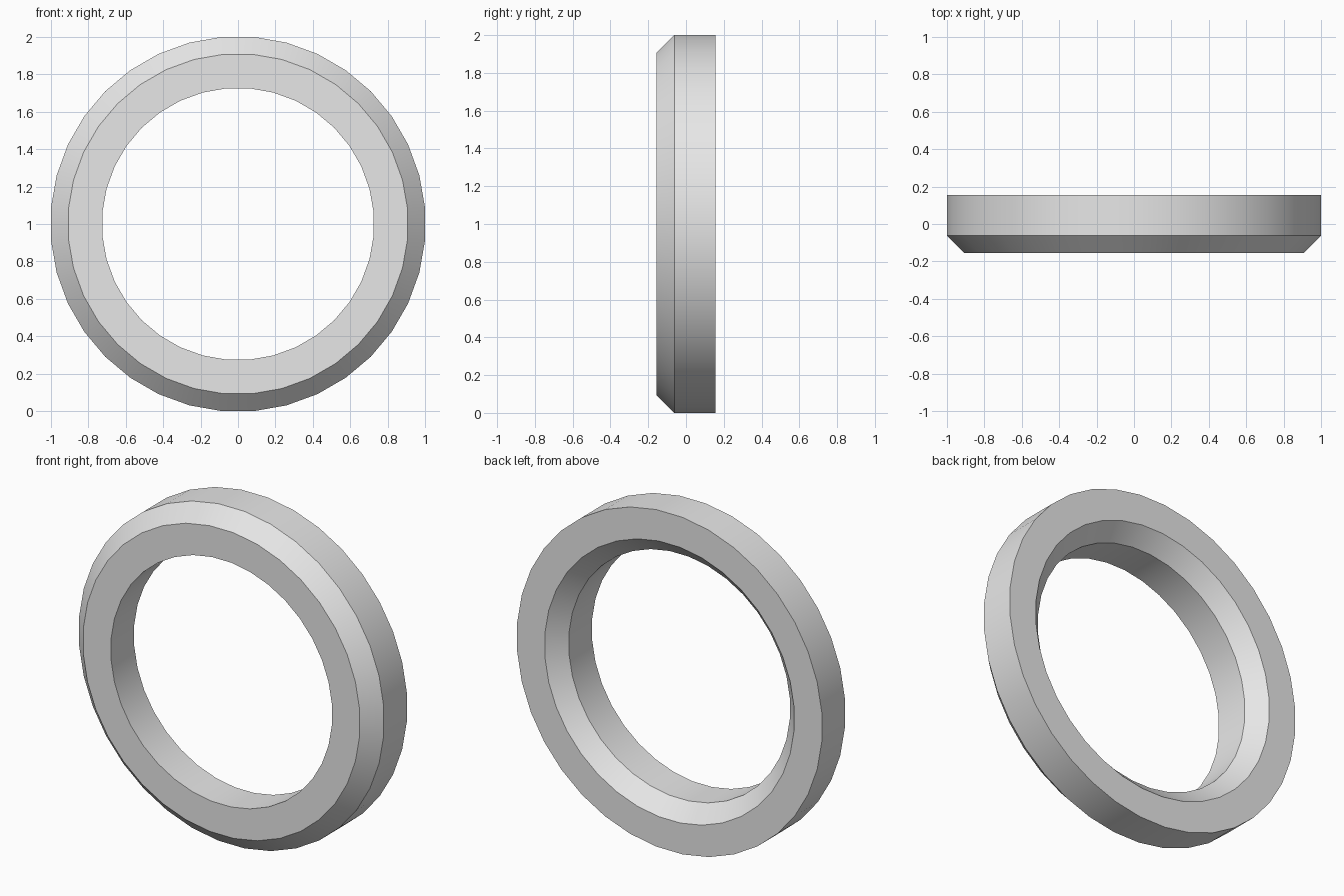
import bpy, bmesh, math
from mathutils import Vector, Matrix

cube = bpy.data.objects.get("Cube")
if cube:
    bpy.data.objects.remove(cube, do_unlink=True)

SIDES = 36
STEP = 2 * math.pi / SIDES
OUTER, INNER, HALF_DEPTH, CHAMFER = 1.0, 0.725, 0.155, 0.093

# Cross-section (distance to flat side, y): chamfered at outer front and inner back
profile = [
    (INNER, -HALF_DEPTH),
    (OUTER - CHAMFER, -HALF_DEPTH),
    (OUTER, -HALF_DEPTH + CHAMFER),
    (OUTER, HALF_DEPTH),
    (INNER + CHAMFER, HALF_DEPTH),
    (INNER, HALF_DEPTH - CHAMFER),
]

# Spin the section about y, with flats at top, bottom and sides
bm = bmesh.new()
turn = Matrix.Rotation(STEP / 2, 3, "Y")
corner = 1 / math.cos(STEP / 2)
verts = [bm.verts.new(turn @ Vector((r * corner, y, 0))) for r, y in profile]
edges = [bm.edges.new((a, b)) for a, b in zip(verts, verts[1:] + verts[:1])]
bmesh.ops.spin(bm, geom=verts + edges, cent=(0, 0, 0), axis=(0, 1, 0),
               angle=2 * math.pi, steps=SIDES, use_duplicate=False)
bmesh.ops.remove_doubles(bm, verts=bm.verts[:], dist=0.0001)
bmesh.ops.recalc_face_normals(bm, faces=bm.faces[:])
mesh = bpy.data.meshes.new("ring")
bm.to_mesh(mesh)
bm.free()

ring = bpy.data.objects.new("ring", mesh)
ring.location.z = OUTER
bpy.context.collection.objects.link(ring)

# Plain grey material
grey = bpy.data.materials.new("light grey")
grey.use_nodes = True
color = (0.8, 0.8, 0.8, 1)
grey.diffuse_color = color
grey.node_tree.nodes["Principled BSDF"].inputs["Base Color"].default_value = color
mesh.materials.append(grey)

# Smooth round the ring, sharp at the chamfers
bpy.ops.object.select_all(action="DESELECT")
ring.select_set(True)
bpy.context.view_layer.objects.active = ring
bpy.ops.object.shade_smooth_by_angle(angle=math.radians(30))
